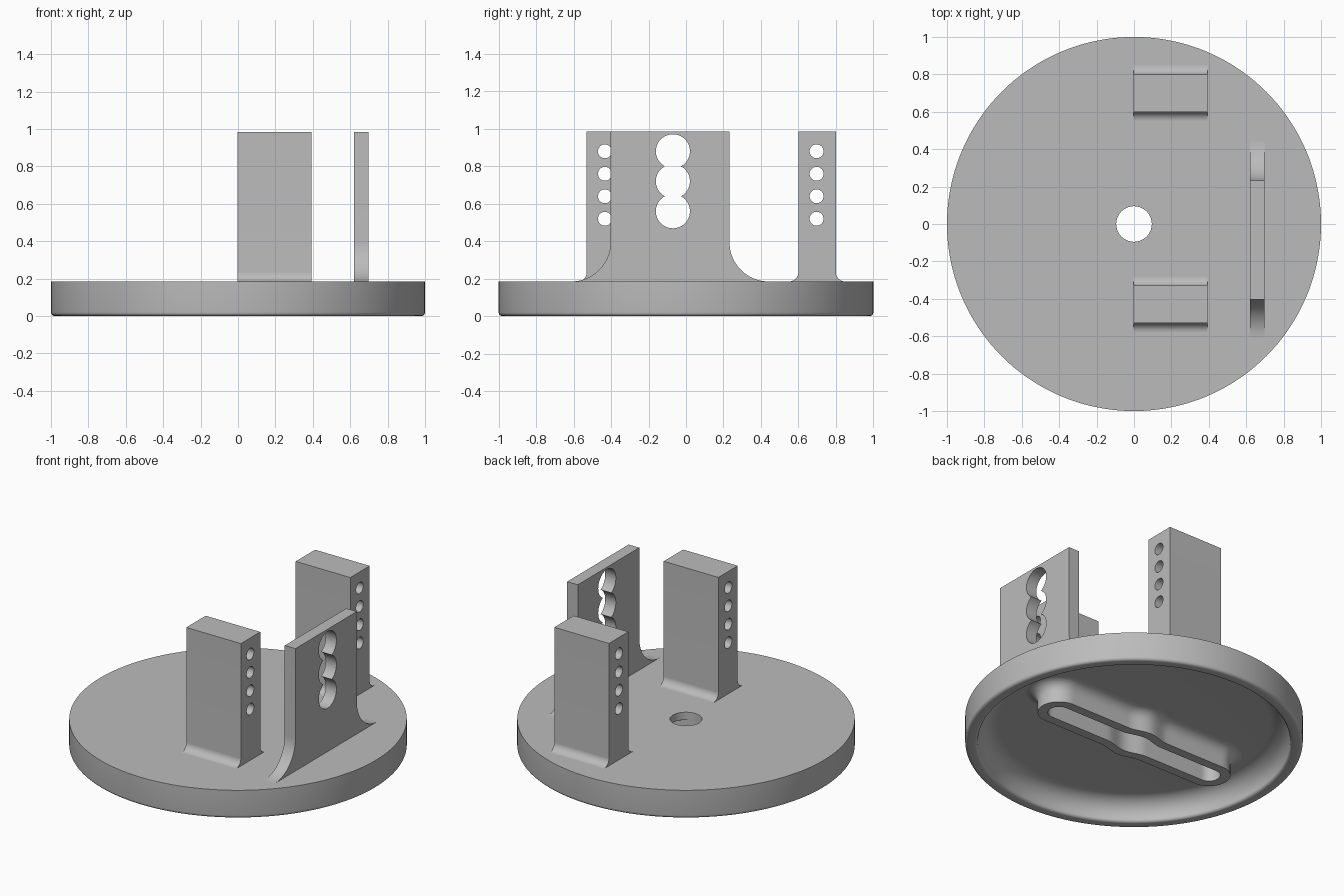
import bpy, bmesh
from math import sin, cos, pi

if "Cube" in bpy.data.objects:
    bpy.data.objects.remove(bpy.data.objects["Cube"])

grey = bpy.data.materials.new("plain grey")
grey.use_nodes = True
grey.diffuse_color = (0.5, 0.5, 0.5, 1)
grey.node_tree.nodes["Principled BSDF"].inputs["Base Color"].default_value = (0.5, 0.5, 0.5, 1)

TOP = 0.185       # upper face of the disc
CEILING = 0.135   # underside of the disc's thin plate
HEIGHT = 0.985    # top of the uprights


def arc(cx, cz, r, start, end, steps=12):
    """Points on a circular arc, angles in quarter turns."""
    angles = [(start + (end - start) * i / steps) * pi / 2 for i in range(steps + 1)]
    return [(cx + r * cos(a), cz + r * sin(a)) for a in angles]


def loft(name, rings, wrap=True):
    """Skin closed rings of points; wrap joins last to first, otherwise cap the ends."""
    bm = bmesh.new()
    loops = [[bm.verts.new(p) for p in ring] for ring in rings]
    pairs = list(zip(loops, loops[1:]))
    if wrap:
        pairs.append((loops[-1], loops[0]))
    else:
        bm.faces.new(loops[0])
        bm.faces.new(loops[-1])
    for a, b in pairs:
        for i in range(len(a)):
            j = (i + 1) % len(a)
            bm.faces.new((a[i], a[j], b[j], b[i]))
    bmesh.ops.recalc_face_normals(bm, faces=bm.faces)
    mesh = bpy.data.meshes.new(name)
    bm.to_mesh(mesh)
    bm.free()
    mesh.materials.append(grey)
    obj = bpy.data.objects.new(name, mesh)
    bpy.context.collection.objects.link(obj)
    return obj


def activate(obj):
    bpy.ops.object.select_all(action="DESELECT")
    obj.select_set(True)
    bpy.context.view_layer.objects.active = obj


def smooth(obj):
    activate(obj)
    bpy.ops.object.shade_smooth_by_angle(angle=pi / 6)


def drill(obj, x, y, z, r):
    """Cut a round hole along x."""
    bpy.ops.mesh.primitive_cylinder_add(vertices=48, radius=r, depth=1,
                                        location=(x, y, z), rotation=(0, pi / 2, 0))
    cutter = bpy.context.object
    cutter.hide_render = True
    cutter.data.materials.append(grey)
    mod = obj.modifiers.new("hole", "BOOLEAN")
    mod.operation, mod.solver, mod.object = "DIFFERENCE", "EXACT", cutter
    activate(obj)
    bpy.ops.object.modifier_apply(modifier=mod.name)
    bpy.data.objects.remove(cutter)


def upright(name, x0, x1, y0, y1, fillet, holes, hole_y, hole_r):
    """Wall with flared feet on its two y sides and a column of holes."""
    sunk = TOP - 0.02
    side = arc(y1 + fillet, TOP + fillet, fillet, 3, 2, 16)
    other = arc(y0 - fillet, TOP + fillet, fillet, 0, -1, 16)
    profile = ([(y1 + fillet, sunk)] + side + [(y1, HEIGHT), (y0, HEIGHT)]
               + other + [(y0 - fillet, sunk)])
    obj = loft(name, [[(x, y, z) for y, z in profile] for x in (x0, x1)], wrap=False)
    for z in holes:
        drill(obj, (x0 + x1) / 2, hole_y, z, hole_r)
    smooth(obj)


# Dished disc with a centre hole, lathed from its section
section = ([(0.095, TOP), (1, TOP)]
           + arc(0.98, 0.02, 0.02, 0, -1, 5)
           + arc(0.945, 0.02, 0.02, 3, 2, 5)
           + arc(0.805, 0.015, 0.12, 0, 1, 12)
           + [(0.095, CEILING)])
STEPS = 144
smooth(loft("base_disc", [[(r * cos(t), r * sin(t), z) for r, z in section]
                          for t in (2 * pi * i / STEPS for i in range(STEPS))]))


# Slotted collar under the disc, bulging round the centre hole
def slot_outline(w, z):
    end, n = 0.58, 60
    edge = []
    for i in range(1, n):
        x = end - 2 * end * i / n
        bulge = 0.015 * (1 + cos(pi * x / 0.15)) if abs(x) < 0.15 else 0
        edge.append((x, w + bulge))
    cap = arc(end, 0, w, -1, 1, 20)
    half = cap + edge
    return [(x, y, z) for x, y in half] + [(-x, -y, z) for x, y in half]


foot = arc(0.197, 0.065, 0.07, 2, 1, 8)
walls = [(0.067, 0.15), (0.067, 0), (0.127, 0)] + foot + [(0.197, 0.15)]
smooth(loft("slot_collar", [slot_outline(w, z) for w, z in walls]))

# Two thick blocks with four small holes each
small_holes = [0.88, 0.76, 0.64, 0.52]
for name, y in (("front_block", -0.43), ("back_block", 0.7)):
    upright(name, -0.003, 0.392, y - 0.1, y + 0.1, 0.05, small_holes, y - 0.003, 0.037)

# Thin side plate with three overlapping large holes
upright("side_plate", 0.62, 0.697, -0.403, 0.232, 0.21, [0.88, 0.72, 0.56], -0.07, 0.091)
